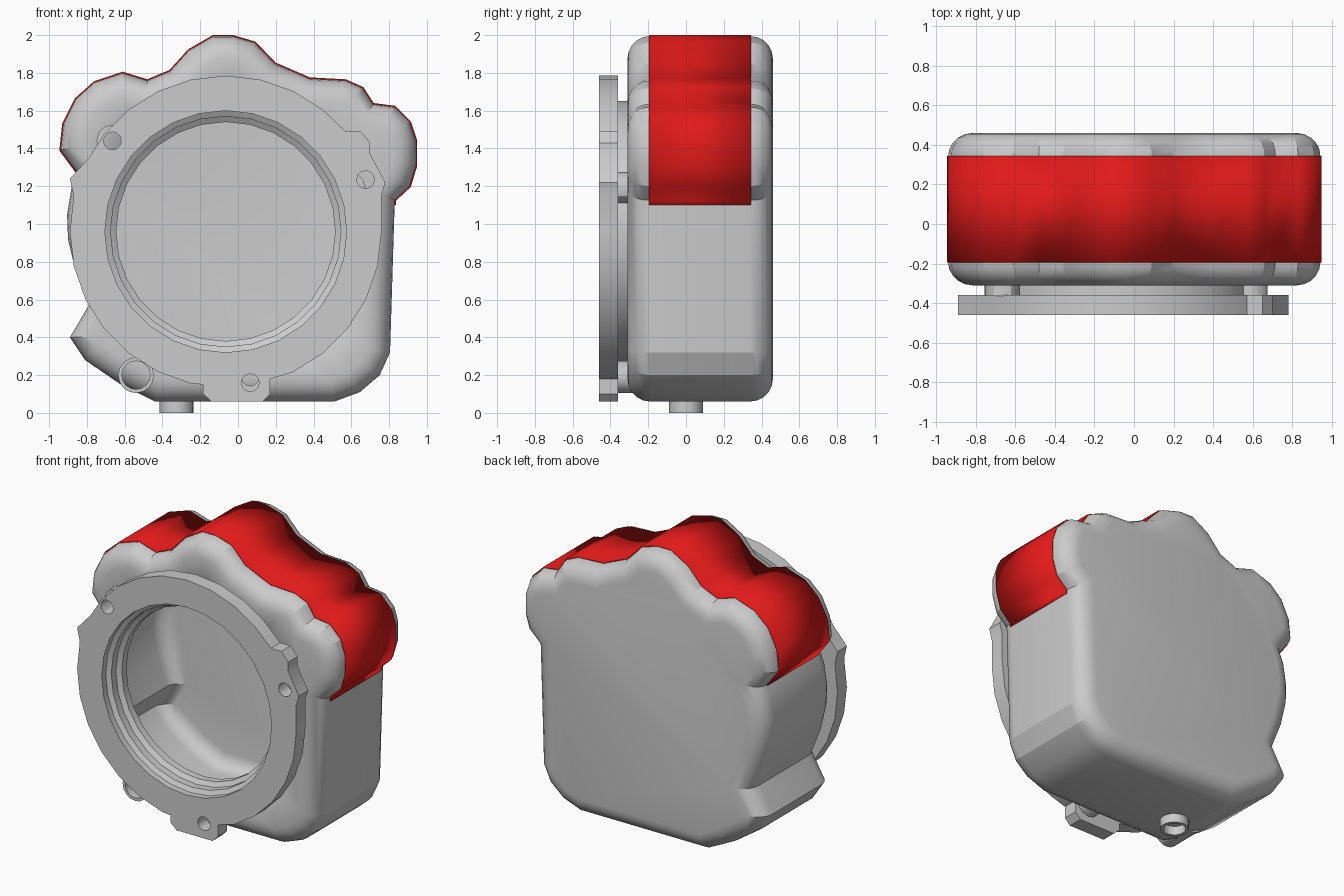
import bpy, bmesh, math
from mathutils import Vector as V

if "Cube" in bpy.data.objects:
    bpy.data.objects.remove(bpy.data.objects["Cube"])

CENTRE = V((-0.065, 0.96))          # axis of the round port, as x, z


def circle(c, r, n=28):
    return [V((c[0] + r * math.cos(i * math.tau / n), c[1] + r * math.sin(i * math.tau / n)))
            for i in range(n)]


def inset(pts, d):
    """Mitred inset of a clockwise closed outline."""
    out = []
    for i, p in enumerate(pts):
        a, b = (p - pts[i - 1]).normalized(), (pts[(i + 1) % len(pts)] - p).normalized()
        n1, n2 = V((a.y, -a.x)), V((b.y, -b.x))
        out.append(p + (n1 + n2) / (1 + n1.dot(n2)) * d)
    return out


def ring(bm, pts, y):
    return [bm.verts.new((p[0], y, p[1])) for p in pts]


def bridge(bm, a, b, closed=True):
    for i in range(len(a) if closed else len(a) - 1):
        j = (i + 1) % len(a)
        bm.faces.new((a[i], a[j], b[j], b[i]))


def loop_edges(bm, vs):
    return [bm.edges.get((vs[i - 1], vs[i])) or bm.edges.new((vs[i - 1], vs[i]))
            for i in range(len(vs))]


def finish(bm, name, thick=0, offset=-1, angle=30):
    bmesh.ops.recalc_face_normals(bm, faces=bm.faces)
    me = bpy.data.meshes.new(name)
    bm.to_mesh(me)
    bm.free()
    ob = bpy.data.objects.new(name, me)
    bpy.context.collection.objects.link(ob)
    if thick:
        m = ob.modifiers.new("wall", 'SOLIDIFY')
        m.thickness, m.offset = thick, offset
    bpy.ops.object.select_all(action='DESELECT')
    ob.select_set(True)
    bpy.context.view_layer.objects.active = ob
    bpy.ops.object.shade_smooth_by_angle(angle=math.radians(angle))
    return ob


def plate(name, loops, y0, y1):
    """Flat plate with holes: first loop is the outside, the rest are holes."""
    bm = bmesh.new()
    caps = [[ring(bm, l, y) for l in loops] for y in (y0, y1)]
    for cap in caps:
        edges = [e for l in cap for e in loop_edges(bm, l)]
        bmesh.ops.triangle_fill(bm, use_beauty=True, edges=edges)
    for a, b in zip(*caps):
        bridge(bm, a, b)
    return finish(bm, name)


def lathe(name, c, profile, n=28):
    """Closed (radius, y) profile turned round a y axis through c."""
    bm = bmesh.new()
    rs = [ring(bm, circle(c, r, n), y) for r, y in profile]
    for i in range(len(rs)):
        bridge(bm, rs[i - 1], rs[i])
    return finish(bm, name)


def tube(name, c, r, r_in, y0, y1, n=16):
    return lathe(name, c, [(r, y0), (r, y1), (r_in, y1), (r_in, y0)], n)


# Housing outline, clockwise from the left end of the scalloped top
top = [(-.85, 1.27), (-.94, 1.39), (-.925, 1.53), (-.86, 1.66), (-.76, 1.75), (-.61, 1.8),
       (-.48, 1.76), (-.36, 1.81), (-.26, 1.92), (-.13, 1.995), (-.03, 1.995), (.09, 1.96),
       (.195, 1.85), (.38, 1.77), (.57, 1.76), (.66, 1.72), (.715, 1.635), (.83, 1.62),
       (.91, 1.54), (.943, 1.44), (.943, 1.31), (.91, 1.2), (.83, 1.125)]
lower = [(.805, .32), (.75, .2), (.645, .11), (.51, .06), (-.44, .06), (-.62, .15),
         (-.81, .28), (-.89, .4), (-.79, .57), (-.86, .75), (-.9, .92), (-.905, 1.05), (-.88, 1.2)]
outline = [V(p) for p in top + lower]

# Hollow housing with rounded front and back edges and a round port
bm = bmesh.new()
R, STEPS = 0.12, 5
quarter = [(R * (1 - math.cos(t)), R * (1 - math.sin(t)))
           for t in [i * math.pi / 2 / STEPS for i in range(STEPS + 1)]]
levels = [(R - b, -0.31 + a) for b, a in quarter]
levels = [(R * (1 - math.sin(t)), -0.31 + R * (1 - math.cos(t)))
          for t in [i * math.pi / 2 / STEPS for i in range(STEPS + 1)]]
levels += [(d, 0.15 - y) for d, y in reversed(levels)]
rings = [ring(bm, inset(outline, d), y) for d, y in levels]
for a, b in zip(rings, rings[1:]):
    bridge(bm, a, b)
bm.faces.new(rings[-1])
port = ring(bm, circle(CENTRE, 0.6), -0.31)
bmesh.ops.triangle_fill(bm, use_beauty=True,
                        edges=loop_edges(bm, rings[0]) + loop_edges(bm, port))
finish(bm, "housing", 0.02, angle=22)

# Red band over the scalloped top
bm = bmesh.new()
strip = inset(outline, -0.002)[:len(top)]
strip.append(V((strip[-1].x, 1.10)))
bridge(bm, ring(bm, strip, -0.195), ring(bm, strip, 0.345), closed=False)
band = finish(bm, "red_band", 0.008, 0, angle=15)
red = bpy.data.materials.new("red")
red.diffuse_color = (0.75, 0.01, 0.01, 1)
red.use_nodes = True
red.node_tree.nodes["Principled BSDF"].inputs["Base Color"].default_value = red.diffuse_color
band.data.materials.append(red)

# Mounting flange: a ring outline with three lugs merged in by angle
lugs = [[(.57, 1.49), (.65, 1.49), (.7, 1.43), (.7, 1.37), (.78, 1.22), (.76, 1.15)],
        [(-.79, 1.35), (-.89, 1.24), (-.87, 1.15)],
        [(-.185, .15), (-.185, .1), (-.14, .06), (.13, .06), (.17, .1), (.17, .18)]]
screws = [(.675, 1.235), (-.665, 1.44), (.065, .16)]


def angle_of(p):
    return math.atan2(p[1] - CENTRE.y, p[0] - CENTRE.x)


rim = circle(CENTRE, 0.825)
for lug in lugs:
    angs = [angle_of(p) % math.tau for p in lug]
    rim = [p for p in rim if not min(angs) - .03 < angle_of(p) % math.tau < max(angs) + .03]
rim = sorted(rim + [V(p) for lug in lugs for p in lug], key=angle_of)
plate("flange", [rim, circle(CENTRE, 0.64)] + [circle(s, 0.047, 12) for s in screws], -0.46, -0.36)

# Stepped neck joining flange and housing
lathe("neck", CENTRE, [(.69, -.365), (.69, -.305), (.61, -.28), (.58, -.28),
                       (.58, -.33), (.61, -.35), (.61, -.40), (.645, -.42), (.645, -.365)])

# Screw bosses behind the lugs
for i, s in enumerate([(.59, 1.19), (-.665, 1.44), (.065, .19)]):
    tube(f"screw_boss_{i + 1}", s, 0.085, 0.047, -0.365, -0.28, 12)

# Cable tube at lower left of the front
tube("cable_tube", (-.54, .2), 0.095, 0.075, -0.335, -0.1)

# Hollow foot under the base, turned to point down
foot = tube("foot", (0, 0), 0.09, 0.07, 0, 0.08, 20)
foot.rotation_euler.x = math.pi / 2
foot.location = (-0.325, 0, 0)
